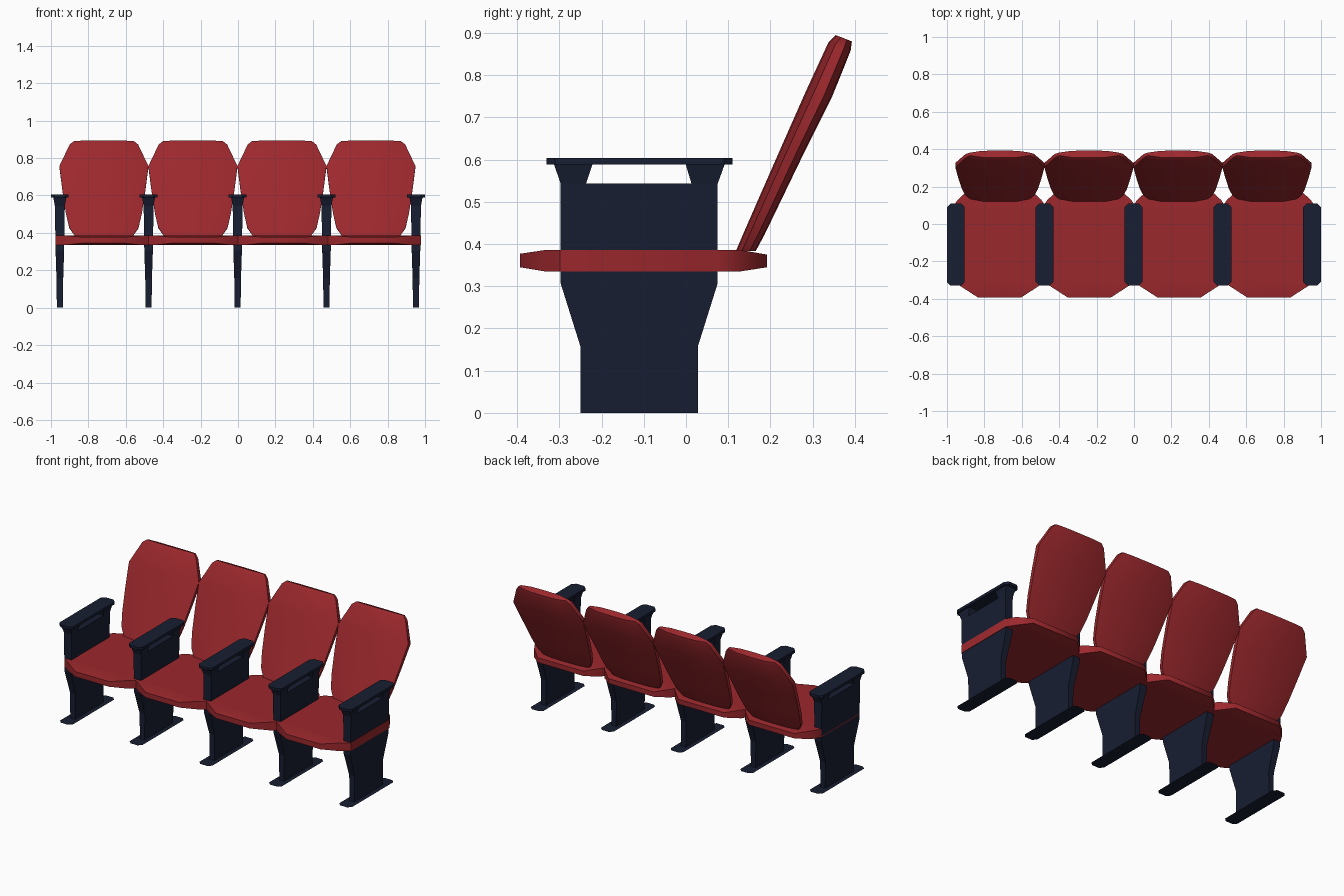
import bpy, math

if "Cube" in bpy.data.objects:
    bpy.data.objects.remove(bpy.data.objects["Cube"])

def material(name, rgb):
    m = bpy.data.materials.new(name)
    m.diffuse_color = (*rgb, 1)
    m.use_nodes = True
    m.node_tree.nodes["Principled BSDF"].inputs["Base Color"].default_value = m.diffuse_color
    return m

RED = material("red_fabric", (0.33, 0.021, 0.026))
NAVY = material("navy_metal", (0.009, 0.013, 0.032))

def make(name, verts, faces, mat, smooth=None):
    me = bpy.data.meshes.new(name)
    me.from_pydata(verts, [], faces)
    me.materials.append(mat)
    ob = bpy.data.objects.new(name, me)
    bpy.context.collection.objects.link(ob)
    bpy.ops.object.select_all(action='DESELECT')
    bpy.context.view_layer.objects.active = ob
    ob.select_set(True)
    bpy.ops.object.mode_set(mode='EDIT')
    bpy.ops.mesh.select_all(action='SELECT')
    bpy.ops.mesh.normals_make_consistent(inside=False)
    bpy.ops.object.mode_set(mode='OBJECT')
    if smooth:
        bpy.ops.object.shade_smooth_by_angle(angle=math.radians(smooth))
    return ob

def loft(name, rings, mat, smooth=None):
    """Skin a stack of equal-sized rings and cap both ends."""
    n = len(rings[0])
    verts = [v for r in rings for v in r]
    faces = [(k*n + i, k*n + (i+1) % n, (k+1)*n + (i+1) % n, (k+1)*n + i)
             for k in range(len(rings) - 1) for i in range(n)]
    faces += [tuple(range(n)), tuple(range(len(verts) - n, len(verts)))]
    return make(name, verts, faces, mat, smooth)

def rect(x, h, y0, y1, z):
    return [(x-h, y0, z), (x+h, y0, z), (x+h, y1, z), (x-h, y1, z)]

def plate(x, h, y0, y1, z, c=0.02):
    """Rectangle outline with clipped corners."""
    return [(x-h+c, y0, z), (x+h-c, y0, z), (x+h, y0+c, z), (x+h, y1-c, z),
            (x+h-c, y1, z), (x-h+c, y1, z), (x-h, y1-c, z), (x-h, y0+c, z)]

# seat cushion sections: y, half width, z low, z high
SEAT = [(-0.393, 0.115, 0.345, 0.377), (-0.333, 0.208, 0.335, 0.386),
        (-0.298, 0.257, 0.335, 0.386), (0.078, 0.257, 0.335, 0.386),
        (0.128, 0.225, 0.335, 0.386), (0.192, 0.155, 0.345, 0.375)]

def seat(x):
    loft("seat", [[(x-h, y, a), (x, y, a), (x+h, y, a), (x+h, y, b), (x, y, b), (x-h, y, b)]
                  for y, h, a, b in SEAT], RED, 50)

# backrest sections: front y z, back y z, half width
BACK = [(0.118, 0.383, 0.165, 0.383, 0.155), (0.139, 0.432, 0.186, 0.422, 0.185),
        (0.170, 0.503, 0.226, 0.505, 0.203), (0.227, 0.633, 0.284, 0.625, 0.222),
        (0.284, 0.762, 0.345, 0.746, 0.238), (0.338, 0.879, 0.390, 0.858, 0.183),
        (0.355, 0.895, 0.393, 0.880, 0.160)]

def backrest(x):
    rings = []
    for fy, fz, by, bz, h in BACK:
        def p(u, t):
            return (x + u*h, fy + (by-fy)*t, fz + (bz-fz)*t)
        rings.append([p(-1, .3), p(-.6, .05), p(0, 0), p(.6, .05), p(1, .3),
                      p(1, .7), p(.6, .95), p(0, 1), p(-.6, .95), p(-1, .7)])
    loft("backrest", rings, RED, 50)

def stand(x):
    # side panel, narrow at the floor
    loft("stand_panel", [rect(x, .016, -.25, .028, 0), rect(x, .018, -.25, .028, .157),
                         rect(x, .023, -.297, .075, .307), rect(x, .0265, -.297, .075, .543)], NAVY)
    # two flared posts under the armrest
    for a, b, c, d in ((-.297, -.237, -.313, -.221), (.013, .075, -.001, .092)):
        loft("arm_post", [rect(x, .0265, a, b, .543), rect(x, .035, c, d, .59)], NAVY)
    # armrest and flat floor plate
    loft("armrest", [plate(x, .0475, -.33, .11, z) for z in (.588, .604)], NAVY)
    make("floor_plate", plate(x, .044, -.33, .11, 0), [tuple(range(8))], NAVY)

for i in range(4):
    seat(0.001 + 0.48 * (i - 1.5))
    backrest(-0.003 + 0.476 * (i - 1.5))
for x in (-0.9525, -0.478, -0.002, 0.473, 0.9525):
    stand(x if x < .9 else x - 0.001)
